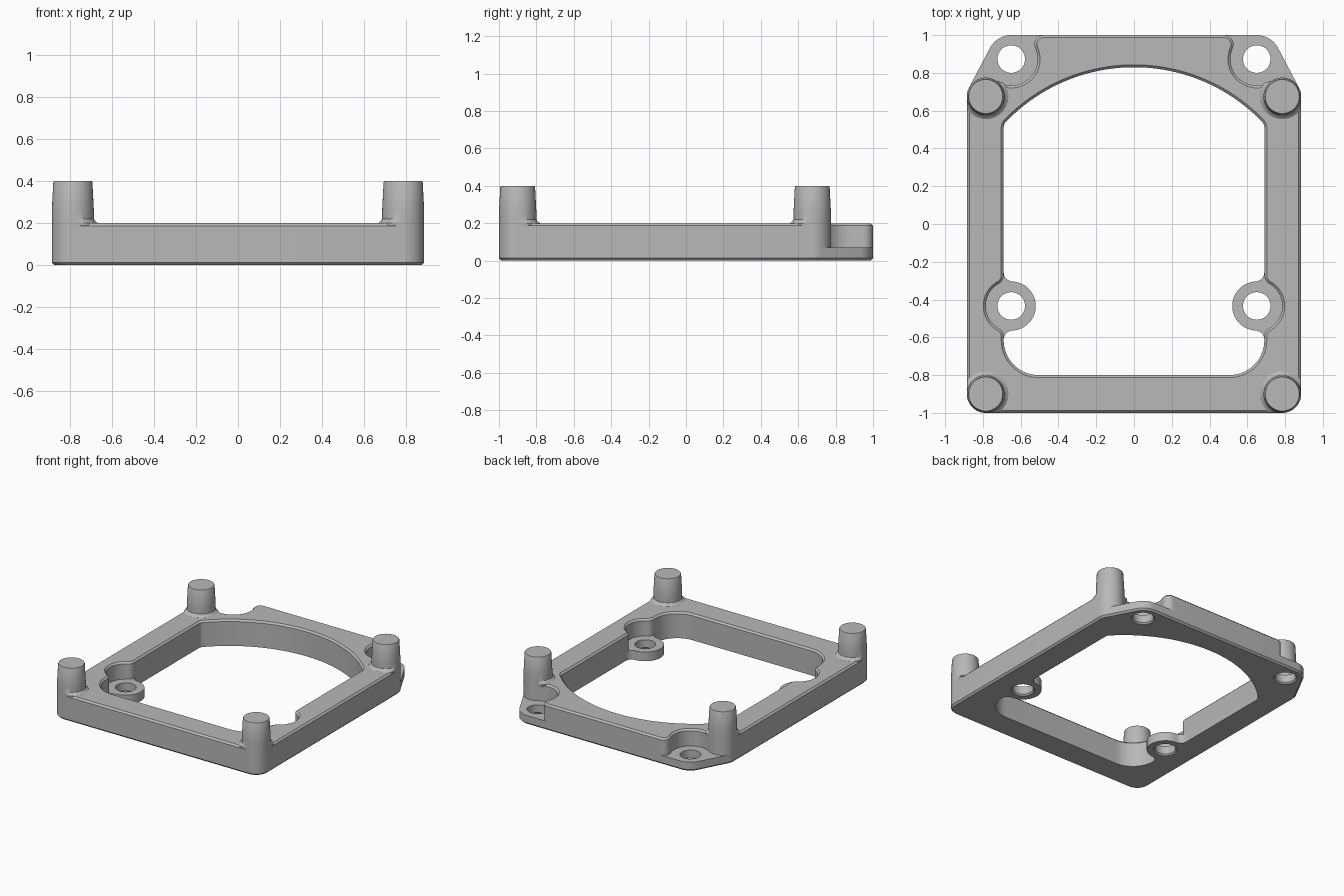
import bpy, bmesh, math
from math import sqrt, degrees, radians, atan2, cos, sin, hypot

cube = bpy.data.objects.get("Cube")
if cube:
    bpy.data.objects.remove(cube, do_unlink=True)

grey = bpy.data.materials.new("plain grey")
grey.use_nodes = True
COLOUR = (0.48, 0.48, 0.48, 1)
grey.diffuse_color = COLOUR
grey.node_tree.nodes["Principled BSDF"].inputs["Base Color"].default_value = COLOUR

# Main dimensions
HEIGHT, LEDGE, CHAMFER, FILLET = 0.2, 0.07, 0.013, 0.05
POST_R, POST_X, FRONT_Y, BACK_Y = 0.1, 0.785, -0.9, 0.675
HOLE_R, HOLE_X, TAB_Y, LUG_Y = 0.073, 0.65, 0.873, -0.434
INNER_X, LUG_R, POCKET_R = 0.69, 0.13, 0.135


def arc(cx, cy, r, a0, a1, step=6):
    """Points along an arc, angles in degrees."""
    n = max(2, math.ceil(abs(a1 - a0) / step))
    angles = [radians(a0 + (a1 - a0) * i / n) for i in range(n + 1)]
    return [(cx + r * cos(a), cy + r * sin(a)) for a in angles]


def angle(dx, dy):
    return degrees(atan2(dy, dx))


def mirrored(half):
    """Closed outline from its +x half, without repeated points."""
    half = [p for p in half if p[0] > 1e-3]
    full = half + [(-x, y) for x, y in reversed(half)]
    return [p for i, p in enumerate(full) if math.dist(p, full[i - 1]) > 1e-4]


def offset(pts, d):
    """Move a counter-clockwise outline outward by d."""
    out = []
    for i, (x, y) in enumerate(pts):
        (ax, ay), (bx, by) = pts[i - 1], pts[(i + 1) % len(pts)]
        l1, l2 = hypot(x - ax, y - ay), hypot(bx - x, by - y)
        nx = (y - ay) / l1 + (by - y) / l2
        ny = -(x - ax) / l1 - (bx - x) / l2
        k = 2 * d / (nx * nx + ny * ny)
        out.append((x + nx * k, y + ny * k))
    return out


def make_object(name, bm):
    bmesh.ops.recalc_face_normals(bm, faces=bm.faces)
    mesh = bpy.data.meshes.new(name)
    bm.to_mesh(mesh)
    bm.free()
    mesh.materials.append(grey)
    obj = bpy.data.objects.new(name, mesh)
    bpy.context.collection.objects.link(obj)
    bpy.ops.object.select_all(action="DESELECT")
    obj.select_set(True)
    bpy.context.view_layer.objects.active = obj
    bpy.ops.object.shade_smooth_by_angle(angle=radians(30))
    return obj


def walls(bm, rings):
    """Skin a stack of (outline, z) rings; return the end loops."""
    rows = [[bm.verts.new((x, y, z)) for x, y in pts] for pts, z in rings]
    n = len(rows[0])
    for a, b in zip(rows, rows[1:]):
        for i in range(n):
            j = (i + 1) % n
            bm.faces.new((a[i], a[j], b[j], b[i]))
    return [[bm.edges.get((r[i - 1], r[i])) for i in range(n)]
            for r in (rows[0], rows[-1])]


def plate(name, contours):
    """Solid with an outer contour and any number of openings."""
    bm = bmesh.new()
    ends = [walls(bm, rings) for rings in contours]
    for side in (0, 1):
        edges = [e for end in ends for e in end[side]]
        bmesh.ops.triangle_fill(bm, use_beauty=True, use_dissolve=False, edges=edges,
                                normal=(0, 0, 1 if side else -1))
    return make_object(name, bm)


# Outer outlines: with the screw tabs, and with pockets cut above them
tab_r = 1 - TAB_Y
dx, dy = HOLE_X - POST_X, TAB_Y - BACK_Y
gap, toward_tab = hypot(dx, dy), angle(dx, dy)
tangent = toward_tab - degrees(math.acos((POST_R - tab_r) / gap))
front_corner = arc(POST_X, FRONT_Y, POST_R, -90, 0)
base_outer = mirrored(front_corner + arc(POST_X, BACK_Y, POST_R, 0, tangent)
                      + arc(HOLE_X, TAB_Y, tab_r, tangent, 90))

tab_pocket_r = gap - POST_R
lip_y = 1 - FILLET
lip_dx = sqrt((tab_pocket_r + FILLET) ** 2 - (TAB_Y - lip_y) ** 2)
lip_angle = angle(lip_dx, TAB_Y - lip_y)
rim_outer = mirrored(front_corner + arc(POST_X, BACK_Y, POST_R, 0, toward_tab)
                     + arc(HOLE_X, TAB_Y, tab_pocket_r, toward_tab + 180, lip_angle + 180)
                     + arc(HOLE_X - lip_dx, lip_y, FILLET, lip_angle, 90))

# Openings: rounded front corners, arched back, lugs below and pockets above
corner_r, arch_r, arch_y = 0.185, 0.94, -0.11
corner = arc(INNER_X - corner_r, -0.8 + corner_r, corner_r, -90, 0)
bend_x = INNER_X - FILLET
bend_dy = sqrt((arch_r - FILLET) ** 2 - bend_x ** 2)
bend = angle(bend_x, bend_dy)
arch = (arc(bend_x, arch_y + bend_dy, FILLET, 0, bend)
        + arc(0, arch_y, arch_r, bend, 90, 2))


def opening(radius, side):
    """side -1 bulges a lug into the opening, +1 cuts a pocket into the frame."""
    fx = INNER_X + side * FILLET
    fy = sqrt((radius + FILLET) ** 2 - (HOLE_X - fx) ** 2)
    a = angle(HOLE_X - fx, fy)
    start = 180 if side > 0 else 0
    if side > 0:
        bulge = arc(HOLE_X, LUG_Y, radius, a - 180, 180 - a)
    else:
        bulge = arc(HOLE_X, LUG_Y, radius, a + 180, 180 - a)
    return mirrored(corner + arc(fx, LUG_Y - fy, FILLET, start, a) + bulge
                    + arc(fx, LUG_Y + fy, FILLET, start * 2 - a, start) + arch)


base_inner = opening(LUG_R, -1)
rim_inner = opening(POCKET_R, 1)

# Base plate with tabs, lugs and four screw holes
contours = [[(offset(base_outer, -CHAMFER), 0), (base_outer, CHAMFER), (base_outer, LEDGE)],
            [(base_inner, 0), (base_inner, LEDGE)]]
for sx in (-1, 1):
    for y in (TAB_Y, LUG_Y):
        hole = arc(sx * HOLE_X, y, HOLE_R, 0, 360)[:-1]
        contours.append([(offset(hole, 0.01), 0), (hole, 0.01), (hole, LEDGE)])
plate("base_plate", contours)

# Raised rim with chamfered top edges
top = HEIGHT - CHAMFER
plate("raised_rim", [
    [(rim_outer, LEDGE), (rim_outer, top), (offset(rim_outer, -CHAMFER), HEIGHT)],
    [(rim_inner, LEDGE), (rim_inner, top), (offset(rim_inner, CHAMFER), HEIGHT)]])


# Tapered corner posts, flared onto the rim on their inner sides
def post(name, sx, cy, bare_from, bare_to):
    def ring(r, flare):
        pts = []
        for deg in range(0, 360, 6):
            inside = min((deg - bare_to) % 360, (bare_from - deg) % 360)
            bare = (deg - bare_from) % 360 <= bare_to - bare_from
            rr = r + (0 if bare else flare * min(1, inside / 18))
            x = min(POST_X + rr * cos(radians(deg)), POST_X + POST_R)
            y = max(cy + rr * sin(radians(deg)), -1)
            pts.append((sx * x, y))
        return pts
    profile = [(0.17, POST_R, 0), (0.19, POST_R, 0.02), (HEIGHT, POST_R, 0.02),
               (0.207, POST_R, 0.009), (0.22, POST_R, 0),
               (0.26, POST_R, 0), (0.394, 0.093, 0), (0.4, 0.09, 0)]
    plate(name, [[(ring(r, flare), z) for z, r, flare in profile]])


for side, sx in (("left", 1), ("right", -1)):
    post("front_post_" + side, sx, FRONT_Y, -90, 0)
    post("back_post_" + side, sx, BACK_Y, 0, 126)
